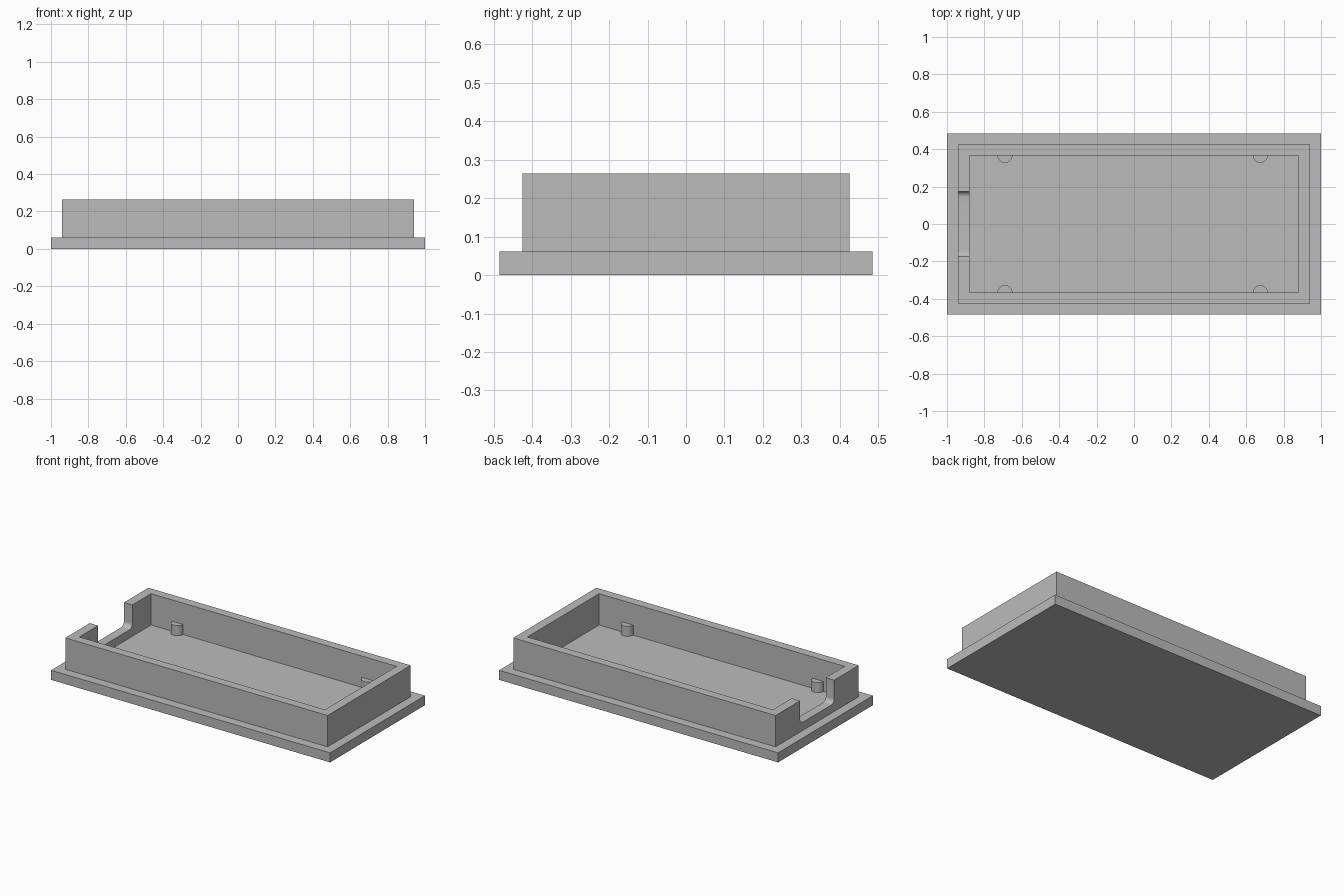
import bpy
import bmesh
from mathutils import Matrix, Vector

if "Cube" in bpy.data.objects:
    bpy.data.objects.remove(bpy.data.objects["Cube"], do_unlink=True)

# Single plain grey for every part
GREY = (0.5, 0.5, 0.5, 1)
grey = bpy.data.materials.new("plain_grey")
grey.use_nodes = True
grey.diffuse_color = GREY
grey.node_tree.nodes["Principled BSDF"].inputs["Base Color"].default_value = GREY

PLATE_TOP, RIM_TOP = 0.062, 0.265
OUTER = Vector((0.94, 0.425))
INNER = Vector((0.88, 0.367))


def finish(name, bm):
    mesh = bpy.data.meshes.new(name)
    bm.to_mesh(mesh)
    bm.free()
    mesh.materials.append(grey)
    obj = bpy.data.objects.new(name, mesh)
    bpy.context.collection.objects.link(obj)
    return obj


def box_mesh(low, high):
    low, high = Vector(low), Vector(high)
    bm = bmesh.new()
    place = Matrix.Translation((low + high) / 2) @ Matrix.Diagonal((*(high - low), 1))
    bmesh.ops.create_cube(bm, size=1, matrix=place)
    return bm


def cut(target, cutter):
    cutter.hide_render = True
    mod = target.modifiers.new("cut", "BOOLEAN")
    mod.operation = "DIFFERENCE"
    mod.solver = "EXACT"
    mod.object = cutter
    bpy.context.view_layer.objects.active = target
    bpy.ops.object.modifier_apply(modifier=mod.name)
    bpy.data.objects.remove(cutter, do_unlink=True)


def smooth(obj):
    bpy.ops.object.select_all(action="DESELECT")
    obj.select_set(True)
    bpy.context.view_layer.objects.active = obj
    bpy.ops.object.shade_smooth_by_angle()


# Flange plate, which is also the floor of the tray
finish("base_plate", box_mesh((-1, -0.485, 0), (1, 0.485, PLATE_TOP)))

# Raised wall around the tray
wall = finish("tray_wall", box_mesh((*-OUTER, PLATE_TOP), (*OUTER, RIM_TOP)))
cut(wall, finish("cavity_cutter", box_mesh((*-INNER, -0.1), (*INNER, 0.5))))

# Port notch in one end, with rounded bottom corners
notch = box_mesh((-1.1, -0.175, 0.115), (-0.8, 0.175, 0.5))
corners = [e for e in notch.edges if all(v.co.z < 0.2 for v in e.verts)
           and abs(e.verts[0].co.y - e.verts[1].co.y) < 0.01]
bmesh.ops.bevel(notch, geom=corners, offset=0.03, segments=6, profile=0.5,
                affect="EDGES")
cut(wall, finish("notch_cutter", notch))
smooth(wall)

# Half-round pegs standing on the floor against the long walls
for x, end in ((-0.69, "right"), (0.675, "left")):
    for side, face in ((-1, "front"), (1, "back")):
        bm = bmesh.new()
        height = 0.065
        bmesh.ops.create_cone(
            bm, cap_ends=True, segments=32, radius1=0.04, radius2=0.04, depth=height,
            matrix=Matrix.Translation((x, side * INNER.y, PLATE_TOP + height / 2)))
        smooth(finish(f"{face}_{end}_peg", bm))
